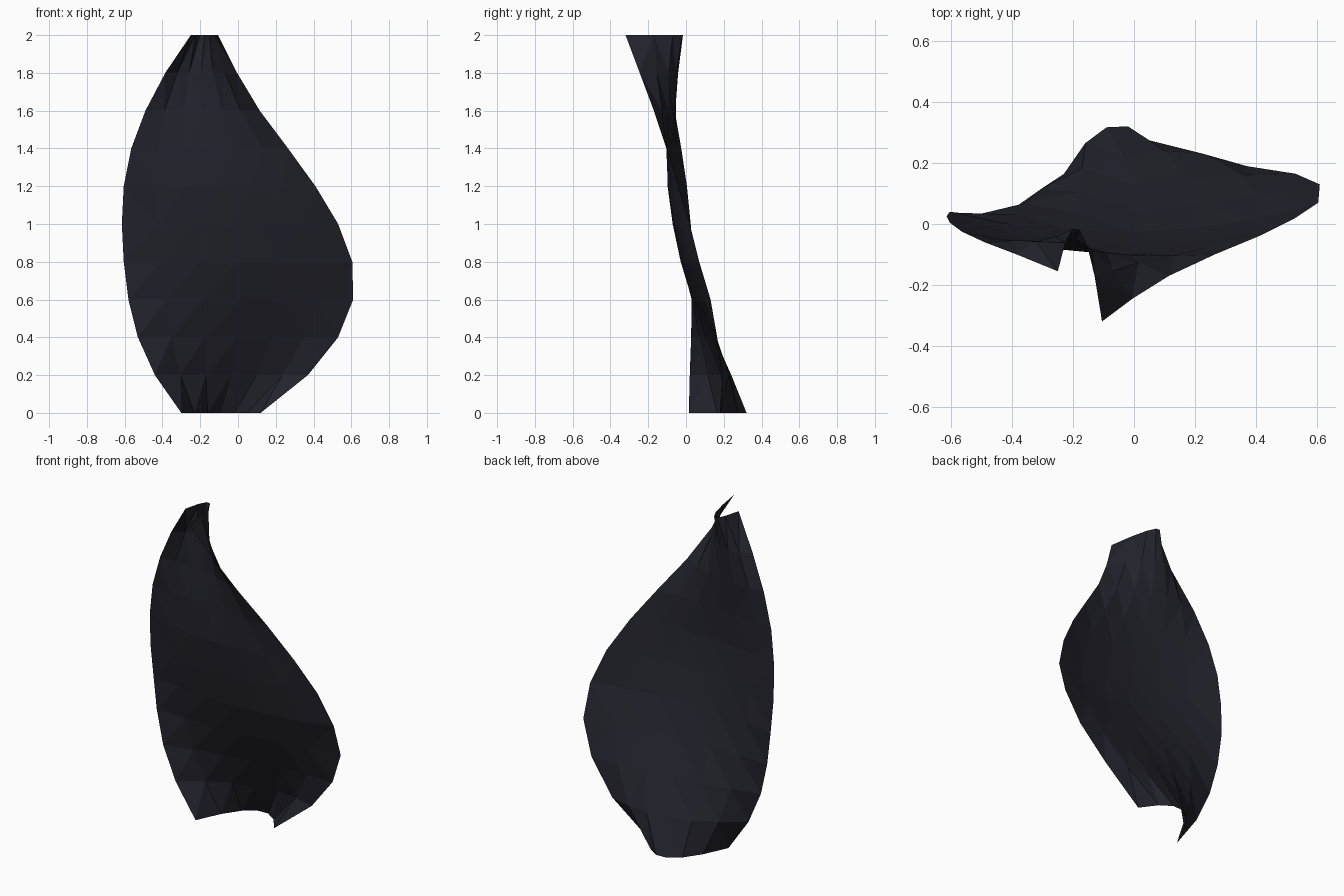
import bpy, bmesh

if "Cube" in bpy.data.objects:
    bpy.data.objects.remove(bpy.data.objects["Cube"])

# One row per 0.2 of height: left x, left y, right x, right y, bulge of the middle in y
ROWS = [
    (-0.30, 0.015, 0.12, 0.18, 0.22),
    (-0.44, 0.02, 0.37, 0.19, 0.12),
    (-0.53, 0.027, 0.53, 0.165, 0.035),
    (-0.58, 0.037, 0.61, 0.13, -0.04),
    (-0.605, 0.04, 0.605, 0.07, -0.083),
    (-0.615, 0.025, 0.53, 0.02, -0.093),
    (-0.605, 0.005, 0.41, -0.04, -0.08),
    (-0.565, -0.025, 0.265, -0.10, -0.03),
    (-0.49, -0.06, 0.115, -0.17, 0.045),
    (-0.385, -0.10, -0.005, -0.245, 0.12),
    (-0.25, -0.155, -0.105, -0.32, 0.218),
]
COLS = 6

mat = bpy.data.materials.new("dark slate")
mat.diffuse_color = (0.016, 0.016, 0.025, 1)
mat.use_nodes = True
mat.node_tree.nodes["Principled BSDF"].inputs["Base Color"].default_value = mat.diffuse_color

# Curved sheet: straight chord between the edges plus a parabolic bulge
bm = bmesh.new()
grid = []
for i, (xl, yl, xr, yr, bulge) in enumerate(ROWS):
    row = []
    for j in range(COLS + 1):
        u = j / COLS
        y = yl + (yr - yl) * u + bulge * 4 * u * (1 - u)
        row.append(bm.verts.new((xl + (xr - xl) * u, y, i * 0.2)))
    grid.append(row)
for a, b in zip(grid, grid[1:]):
    for j in range(COLS):
        bm.faces.new((a[j], a[j + 1], b[j + 1], b[j]))
bmesh.ops.triangulate(bm, faces=bm.faces[:])

mesh = bpy.data.meshes.new("curved_sheet")
bm.to_mesh(mesh)
bm.free()
mesh.materials.append(mat)
bpy.context.collection.objects.link(bpy.data.objects.new("curved_sheet", mesh))
